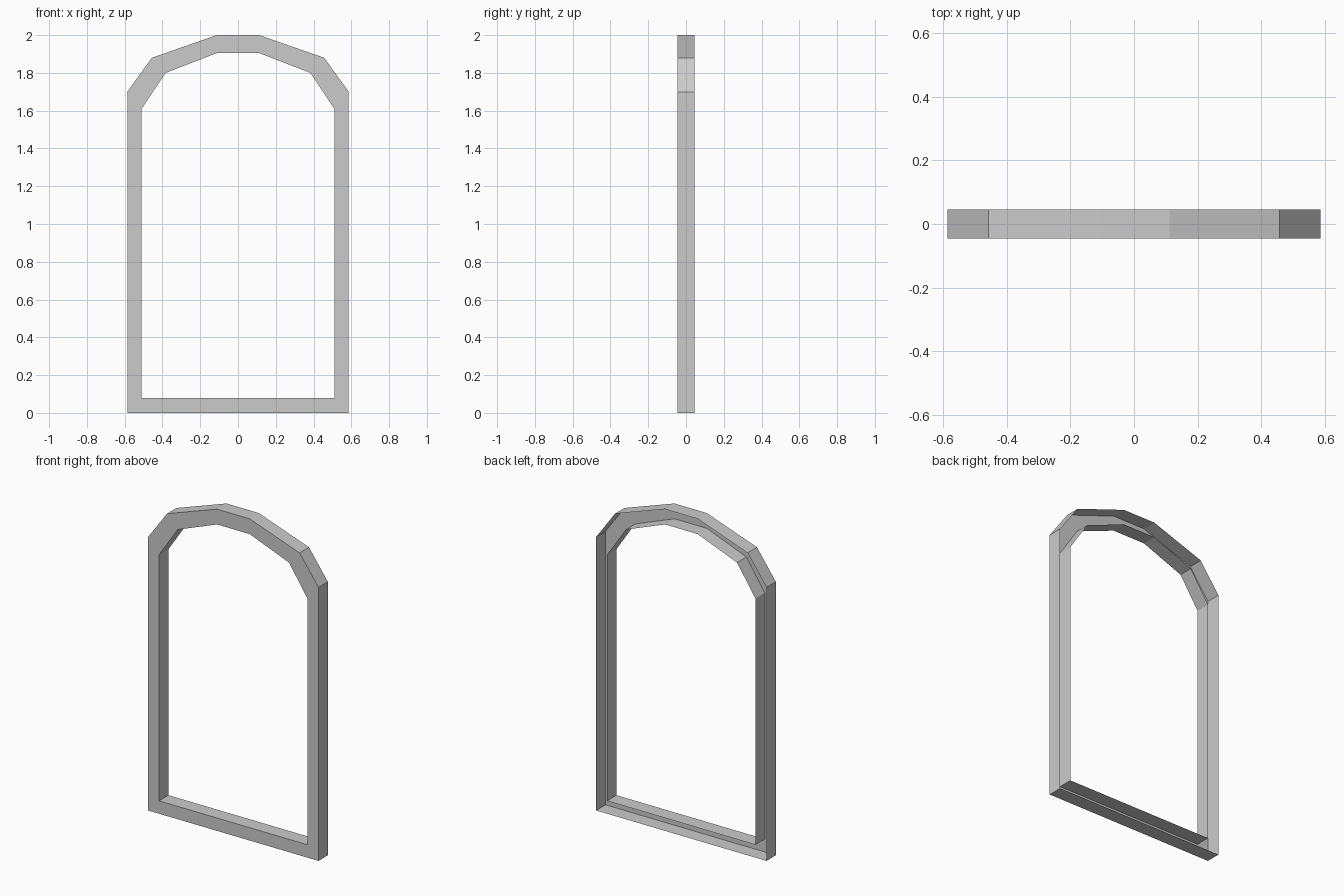
import bpy
import bmesh

cube = bpy.data.objects.get("Cube")
if cube:
    bpy.data.objects.remove(cube, do_unlink=True)

FRONT, BACK = -0.046, 0.046


def mirrored(half):
    """Closed outline, anticlockwise from the front, from its +x half."""
    return half + [(-x, z) for x, z in reversed(half)]


# Half outlines of the arched frame, from sill to crown
outer = mirrored([(0.586, 0.0), (0.586, 1.70), (0.456, 1.88), (0.112, 2.0)])
inner = mirrored([(0.51, 0.08), (0.51, 1.61), (0.383, 1.80), (0.112, 1.905)])

# Grey paint
paint = bpy.data.materials.new("grey_paint")
paint.use_nodes = True
grey = (0.6, 0.6, 0.6, 1.0)
paint.diffuse_color = grey
paint.node_tree.nodes["Principled BSDF"].inputs["Base Color"].default_value = grey

# Frame: a channel of thin sheets, open at the back
bm = bmesh.new()


def ring(outline, y):
    return [bm.verts.new((x, y, z)) for x, z in outline]


def bridge(a, b):
    for i in range(len(a)):
        j = (i + 1) % len(a)
        bm.faces.new((a[i], a[j], b[j], b[i]))


outer_front, inner_front = ring(outer, FRONT), ring(inner, FRONT)
outer_back, inner_back = ring(outer, BACK), ring(inner, BACK)
bridge(outer_front, inner_front)   # front face
bridge(outer_back, outer_front)    # outer wall
bridge(inner_front, inner_back)    # inner wall

mesh = bpy.data.meshes.new("arched_window_frame")
bm.to_mesh(mesh)
bm.free()
mesh.materials.append(paint)
frame = bpy.data.objects.new("arched_window_frame", mesh)
bpy.context.collection.objects.link(frame)
